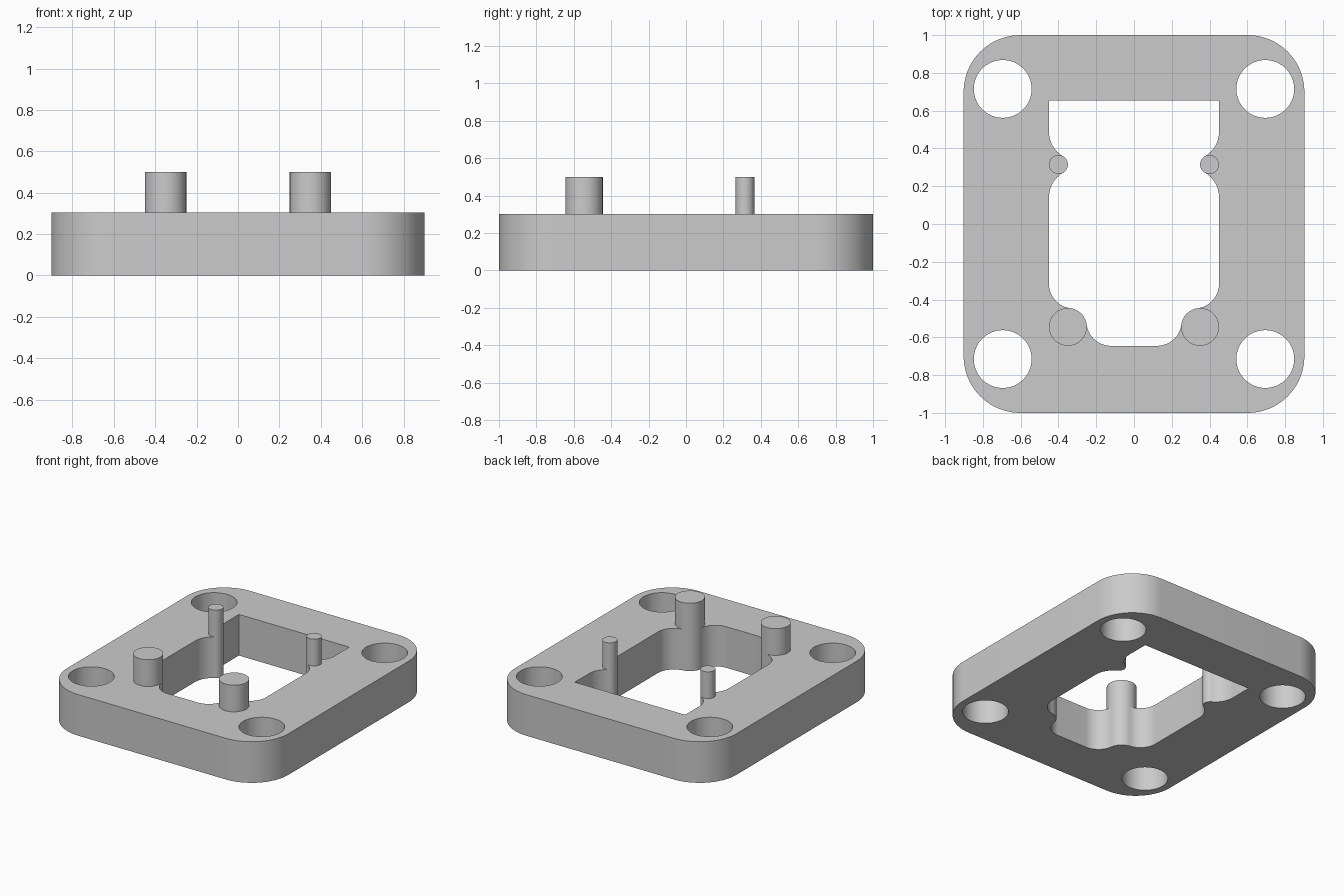
import bpy
import bmesh
from math import pi, sqrt, atan2, cos, sin

if "Cube" in bpy.data.objects:
    bpy.data.objects.remove(bpy.data.objects["Cube"])

HALF_X, HALF_Y, CORNER = 0.902, 1.0, 0.3
PLATE_TOP, PIN_TOP = 0.303, 0.5
WALL, BACK, FRONT = 0.45, 0.653, -0.645
SMALL_R, SMALL_Y, SMALL_FILLET = 0.05, 0.315, 0.15
LARGE_R, LARGE_FILLET = 0.1, 0.13
LARGE_Y = FRONT + LARGE_R

grey = bpy.data.materials.new("plain grey")
grey.use_nodes = True
grey.diffuse_color = (0.6, 0.6, 0.6, 1)
grey.node_tree.nodes["Principled BSDF"].inputs["Base Color"].default_value = (0.6, 0.6, 0.6, 1)


def arc(cx, cy, r, start, end, steps=20):
    angles = [start + (end - start) * i / steps for i in range(steps + 1)]
    return [(cx + r * cos(a), cy + r * sin(a)) for a in angles]


def circle(cx, cy, r, steps=64):
    return arc(cx, cy, r, 0, 2 * pi, steps)[:-1]


def prism(name, loops, bottom, top):
    """Fill closed outlines (inner ones become holes) and extrude them upward."""
    bm = bmesh.new()
    for loop in loops:
        verts = [bm.verts.new((x, y, bottom)) for x, y in loop]
        for i, v in enumerate(verts):
            bm.edges.new((verts[i - 1], v))
    bmesh.ops.remove_doubles(bm, verts=bm.verts, dist=0.0001)
    bmesh.ops.triangle_fill(bm, edges=bm.edges[:], use_beauty=True, normal=(0, 0, 1))
    base = bm.faces[:]
    raised = bmesh.ops.extrude_face_region(bm, geom=base, use_keep_orig=True)["geom"]
    moved = [g for g in raised if isinstance(g, bmesh.types.BMVert)]
    bmesh.ops.translate(bm, verts=moved, vec=(0, 0, top - bottom))
    bmesh.ops.recalc_face_normals(bm, faces=bm.faces)
    mesh = bpy.data.meshes.new(name)
    bm.to_mesh(mesh)
    bm.free()
    mesh.materials.append(grey)
    obj = bpy.data.objects.new(name, mesh)
    bpy.context.collection.objects.link(obj)
    bpy.ops.object.select_all(action="DESELECT")
    obj.select_set(True)
    bpy.context.view_layer.objects.active = obj
    bpy.ops.object.shade_smooth_by_angle()
    return obj


# Rounded outer outline
outline = []
for quarter, (sx, sy) in enumerate([(1, 1), (-1, 1), (-1, -1), (1, -1)]):
    outline += arc(sx * (HALF_X - CORNER), sy * (HALF_Y - CORNER), CORNER,
                   quarter * pi / 2, (quarter + 1) * pi / 2)

# Half of the opening: sharp back corner, then fillets flowing around each pin
rise = 2 * sqrt(SMALL_R * SMALL_FILLET)
a = atan2(-rise, SMALL_FILLET - SMALL_R)
half = [(WALL, BACK)]
half += arc(WALL - SMALL_FILLET, SMALL_Y + rise, SMALL_FILLET, 0, a)
half += arc(WALL - SMALL_R, SMALL_Y, SMALL_R, pi + a, pi - a)
half += arc(WALL - SMALL_FILLET, SMALL_Y - rise, SMALL_FILLET, -a, 0)
rise = 2 * sqrt(LARGE_R * LARGE_FILLET)
a = atan2(-rise, LARGE_FILLET - LARGE_R)
half += arc(WALL - LARGE_FILLET, LARGE_Y + rise, LARGE_FILLET, 0, a)
half += arc(WALL - LARGE_R, LARGE_Y, LARGE_R, pi + a, pi / 2 - a)
half += arc(WALL - LARGE_R - rise, FRONT + LARGE_FILLET, LARGE_FILLET, -a - pi / 2, -pi / 2)
opening = half + [(-x, y) for x, y in reversed(half)]

# Plate with corner bolt holes
holes = [circle(sx * 0.695, sy * 0.715, 0.153) for sx in (-1, 1) for sy in (-1, 1)]
prism("base_plate", [outline, opening] + holes, 0, PLATE_TOP)

# Locating pins standing on the plate
for side, s in (("left", 1), ("right", -1)):
    prism(f"front_pin_{side}", [circle(s * (WALL - LARGE_R), LARGE_Y, LARGE_R)], PLATE_TOP, PIN_TOP)
    prism(f"back_pin_{side}", [circle(s * (WALL - SMALL_R), SMALL_Y, SMALL_R)], PLATE_TOP, PIN_TOP)
